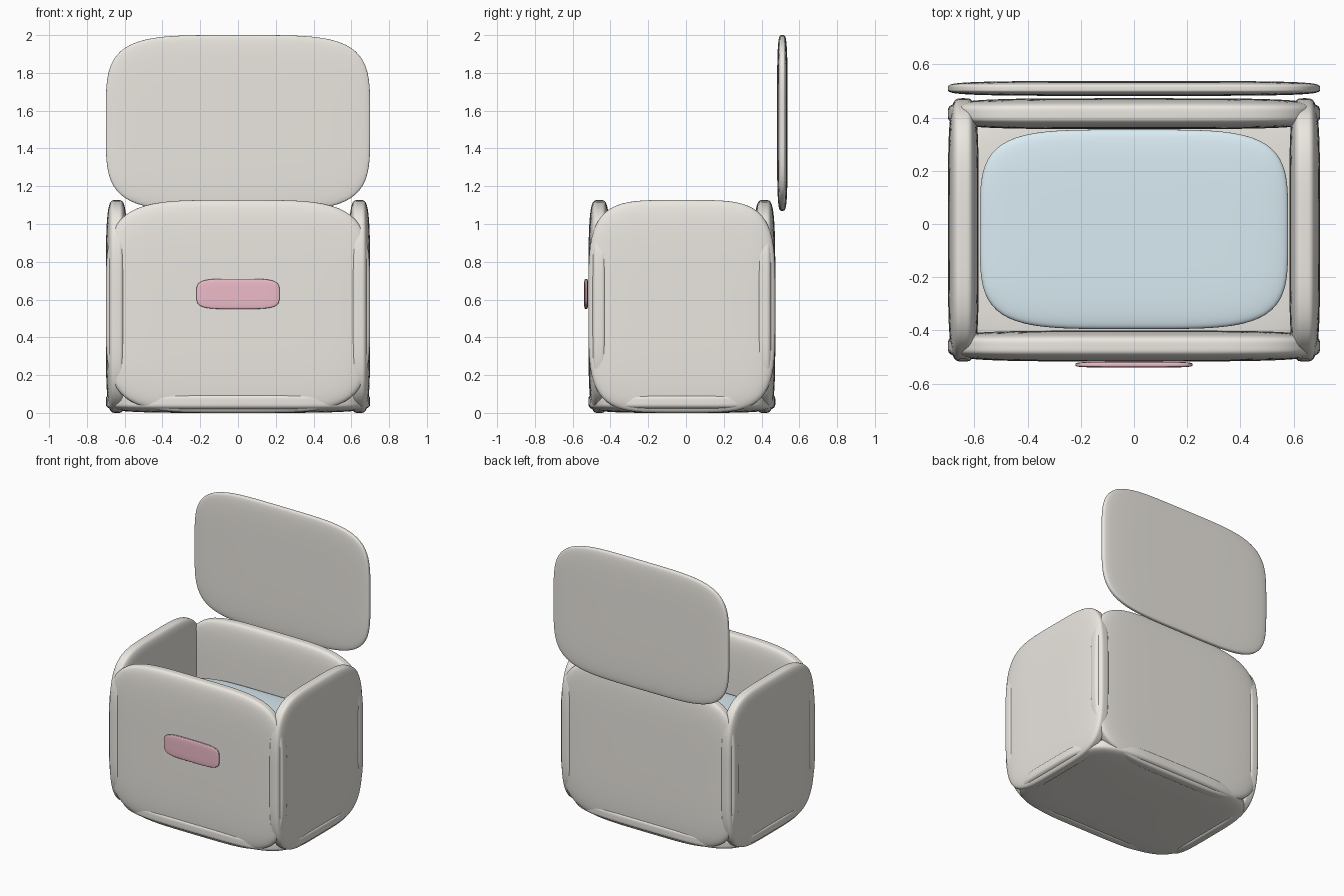
import bpy, bmesh
from mathutils import Vector

if "Cube" in bpy.data.objects:
    bpy.data.objects.remove(bpy.data.objects["Cube"])

POWER = 4.4  # roundness of the soft pillow-like slabs


def material(name, rgb):
    m = bpy.data.materials.new(name)
    m.diffuse_color = (*rgb, 1)
    m.use_nodes = True
    m.node_tree.nodes["Principled BSDF"].inputs["Base Color"].default_value = m.diffuse_color
    return m


def soft_slab(name, x, y, z, mat):
    """Rounded slab filling the given (min, max) ranges."""
    bm = bmesh.new()
    bmesh.ops.create_cube(bm, size=2)
    bmesh.ops.subdivide_edges(bm, edges=bm.edges[:], cuts=23, use_grid_fill=True)
    centre = Vector([(r[0] + r[1]) / 2 for r in (x, y, z)])
    half = Vector([(r[1] - r[0]) / 2 for r in (x, y, z)])
    for v in bm.verts:
        n = sum(abs(c) ** POWER for c in v.co) ** (1 / POWER)
        v.co = Vector([c / n * h for c, h in zip(v.co, half)])
    for f in bm.faces:
        f.smooth = True
    me = bpy.data.meshes.new(name)
    bm.to_mesh(me)
    bm.free()
    ob = bpy.data.objects.new(name, me)
    ob.location = centre
    me.materials.append(mat)
    bpy.context.collection.objects.link(ob)
    return ob


shell = material("shell", (0.83, 0.80, 0.75))
blue = material("pale_blue", (0.70, 0.84, 0.90))
pink = material("pink", (0.85, 0.50, 0.58))

W, Y0, Y1, H, T = 0.70, -0.517, 0.473, 1.127, 0.116

# Box walls
soft_slab("front_wall", (-W, W), (Y0, Y0 + T), (0, H), shell)
soft_slab("back_wall", (-W, W), (Y1 - T, Y1), (0, H), shell)
soft_slab("left_wall", (-W, -W + T), (Y0, Y1), (0, H), shell)
soft_slab("right_wall", (W - T, W), (Y0, Y1), (0, H), shell)

# Floor
soft_slab("floor", (-W, W), (Y0, Y1), (0, 0.12), shell)

# Blue inner tray
soft_slab("inner_tray", (-0.58, 0.58), (-0.395, 0.355), (0.65, 0.73), blue)

# Raised lid behind the box
soft_slab("lid", (-W, W), (0.482, 0.538), (1.07, 2.0), shell)

# Front handle
soft_slab("handle", (-0.22, 0.22), (-0.54, -0.518), (0.55, 0.71), pink)
